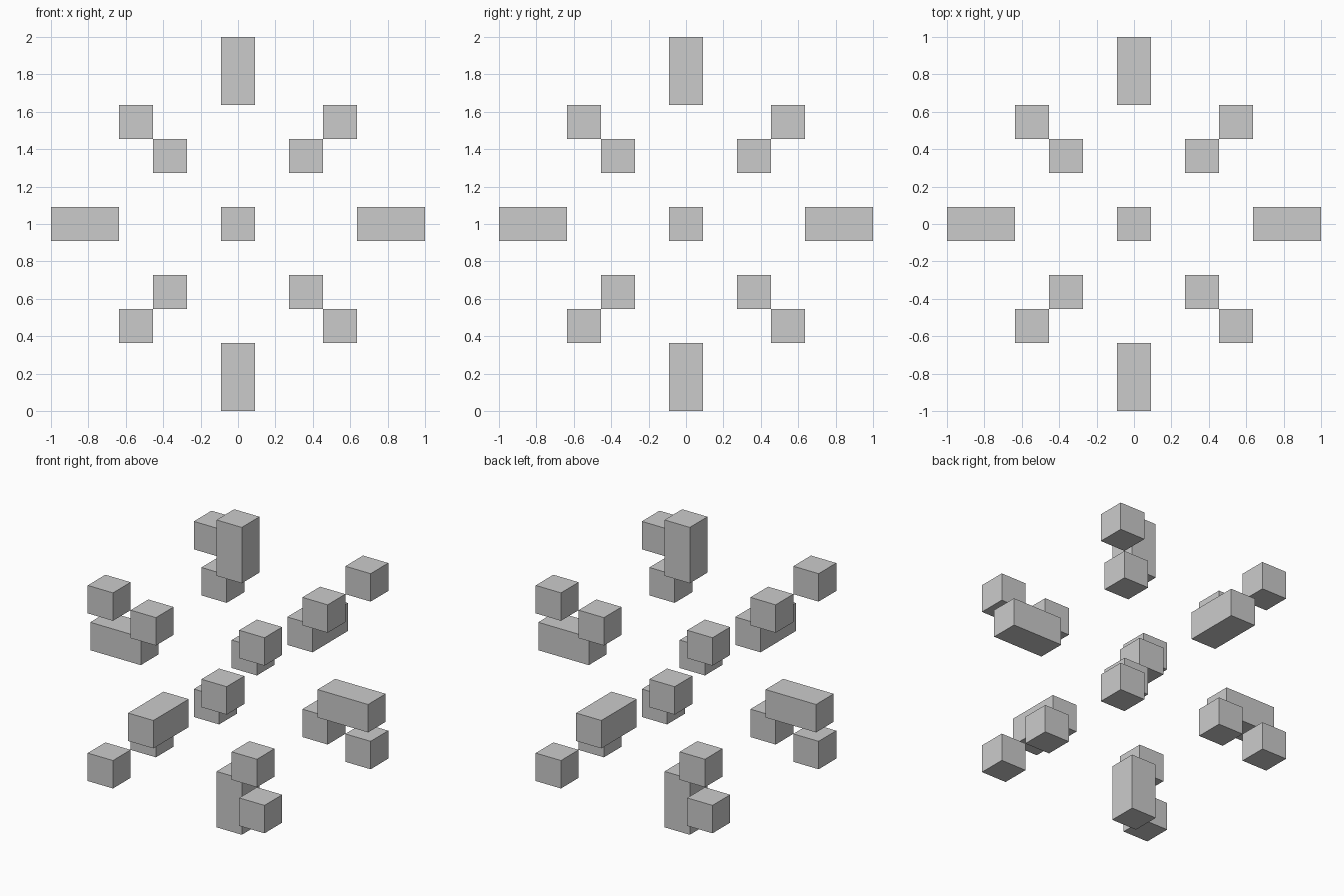
import bpy
from itertools import product
from mathutils import Vector

if "Cube" in bpy.data.objects:
    bpy.data.objects.remove(bpy.data.objects["Cube"])

CELL = 2 / 11                 # the model sits on an 11 x 11 x 11 grid
CENTRE = Vector((0, 0, 1))


def block(name, grid_pos, cells=(1, 1, 1)):
    """Box centred at a grid position, sized in grid cells."""
    bpy.ops.mesh.primitive_cube_add(size=1, location=CENTRE + Vector(grid_pos) * CELL)
    obj = bpy.context.object
    obj.name = name
    obj.scale = Vector(cells) * CELL
    bpy.ops.object.transform_apply(location=False, rotation=False, scale=True)
    return obj


# Six two-cell bars pointing out along the axes
for axis, sign in product(range(3), (-1, 1)):
    pos, cells = [0, 0, 0], [1, 1, 1]
    pos[axis] = 4.5 * sign
    cells[axis] = 2
    block("axis_bar_" + "xyz"[axis], pos, cells)

# Two cubes, touching at a corner, on each of the eight body diagonals
for signs in product((-1, 1), repeat=3):
    for name, step in (("inner_diagonal_cube", 2), ("outer_diagonal_cube", 3)):
        block(name, [s * step for s in signs])
